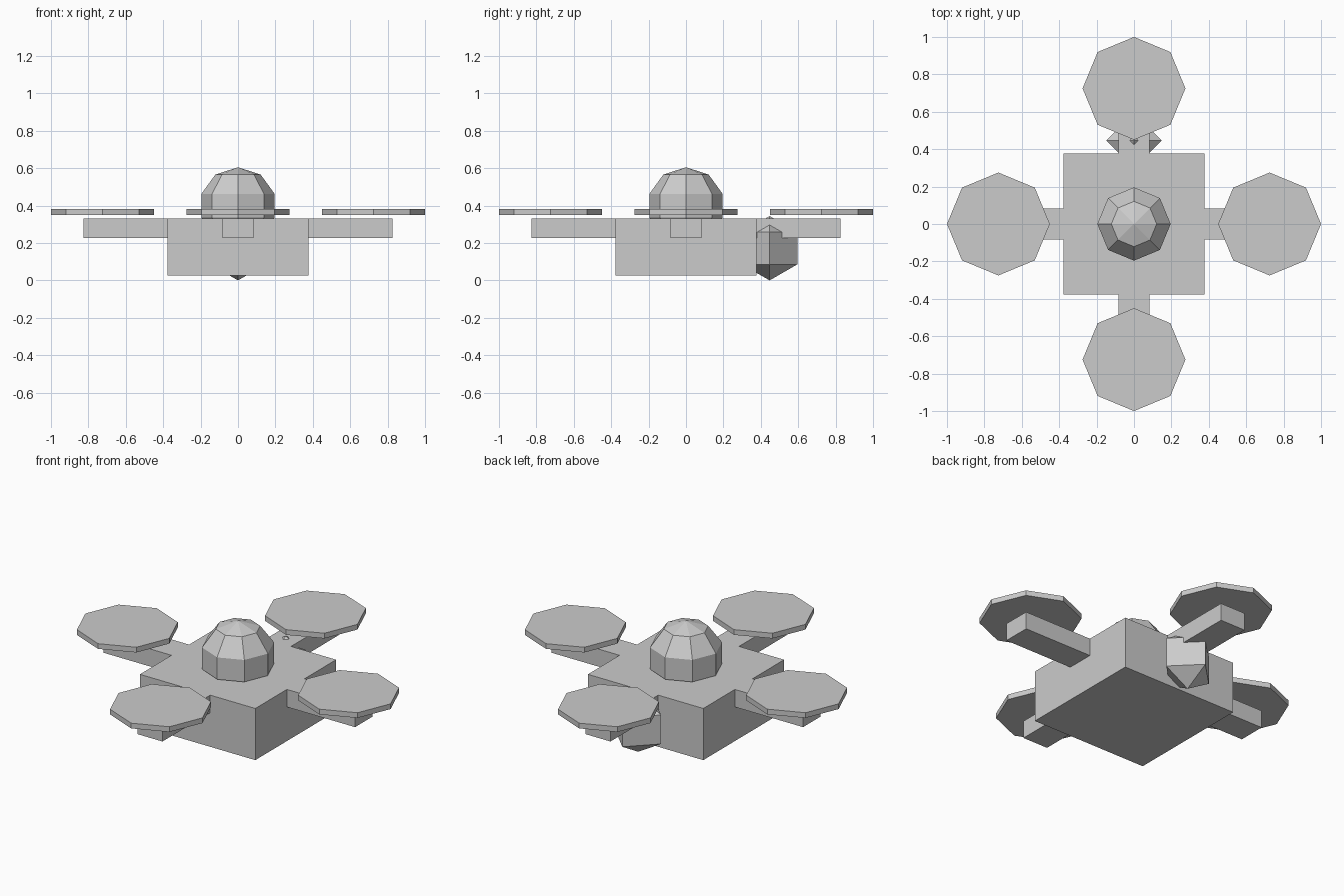
import bpy
from math import cos, sin, pi

if "Cube" in bpy.data.objects:
    bpy.data.objects.remove(bpy.data.objects["Cube"])

HALF = 0.378


def box(name, center, size, turn=0.0):
    bpy.ops.mesh.primitive_cube_add(size=1, location=center, rotation=(0, 0, turn))
    ob = bpy.context.object
    ob.name = name
    ob.scale = size
    return ob


# Central body block
box("body", (0, 0, 0.178), (2 * HALF, 2 * HALF, 0.306))

# Four arms, each with a floating octagonal rotor disc
for i, side in enumerate(("right", "back", "left", "front")):
    a = i * pi / 2
    mid = (HALF + 0.825) / 2
    box(side + "_arm", (mid * cos(a), mid * sin(a), 0.279),
        (0.825 - HALF, 0.165, 0.104), a)
    bpy.ops.mesh.primitive_cylinder_add(
        vertices=8, radius=0.275, depth=0.031,
        location=(0.725 * cos(a), 0.725 * sin(a), 0.365))
    bpy.context.object.name = side + "_rotor"

# Faceted dome on top, half sunk into the body
bpy.ops.mesh.primitive_uv_sphere_add(segments=8, ring_count=5, radius=0.206,
                                     location=(0, 0, 0.399))
bpy.context.object.name = "dome"

# Octahedral pod under the back arm
bpy.ops.mesh.primitive_uv_sphere_add(segments=4, ring_count=2, radius=0.172,
                                     location=(0, 0.447, 0.172))
bpy.context.object.name = "back_pod"
